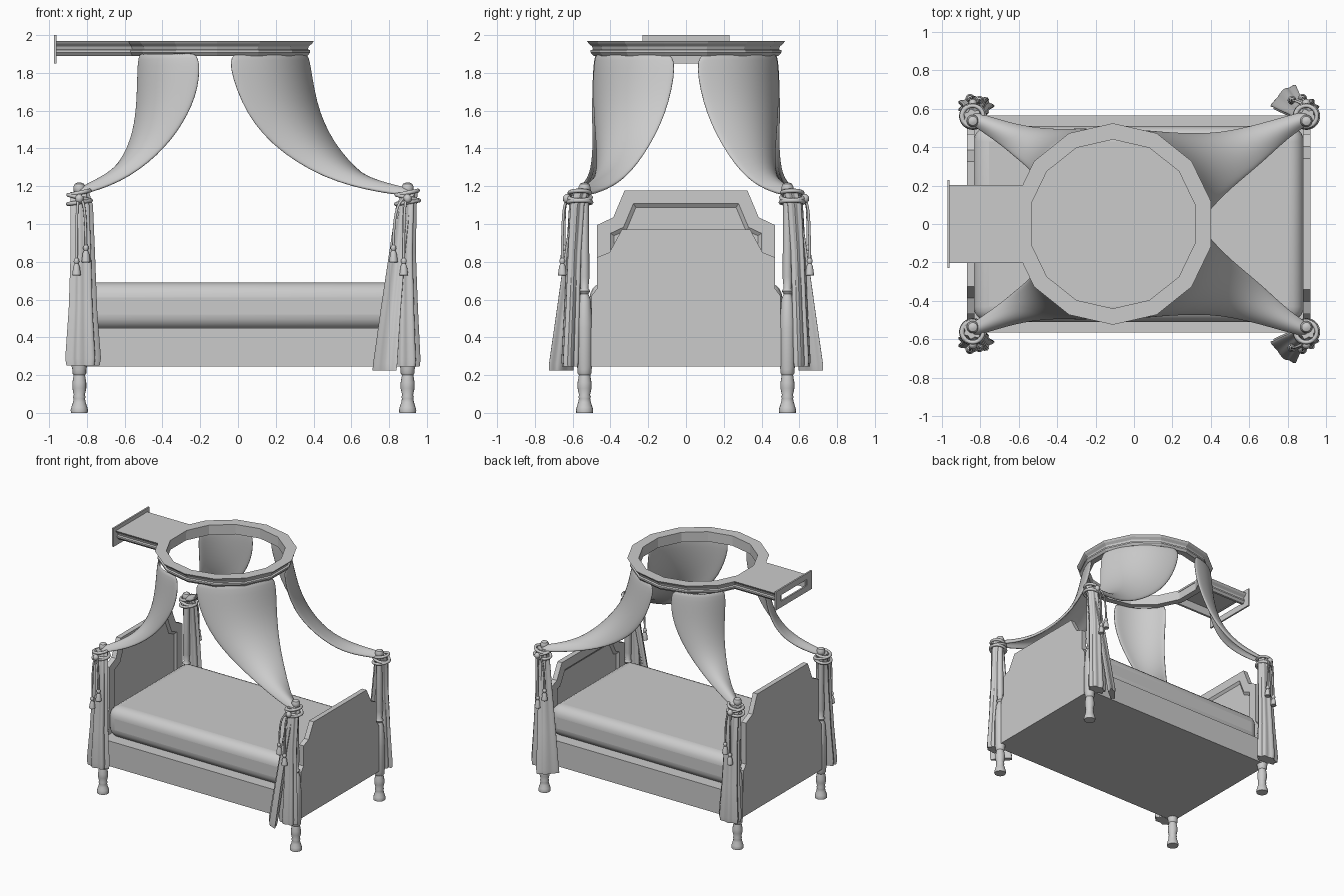
import bpy, bmesh, math
from mathutils import Vector
from math import sin, cos, pi

if "Cube" in bpy.data.objects:
    bpy.data.objects.remove(bpy.data.objects["Cube"])


def make(name, verts, faces, smooth=None):
    me = bpy.data.meshes.new(name)
    me.from_pydata([tuple(v) for v in verts], [], faces)
    bm = bmesh.new()
    bm.from_mesh(me)
    bmesh.ops.recalc_face_normals(bm, faces=bm.faces)
    bm.to_mesh(me)
    bm.free()
    ob = bpy.data.objects.new(name, me)
    bpy.context.collection.objects.link(ob)
    if smooth:
        bpy.ops.object.select_all(action='DESELECT')
        ob.select_set(True)
        bpy.context.view_layer.objects.active = ob
        bpy.ops.object.shade_smooth_by_angle(angle=math.radians(smooth))
    return ob


def loft(name, rings, closed=True, caps=True, wrap=False, smooth=None):
    n, m = len(rings[0]), len(rings)
    faces = []
    for i in range(m if wrap else m - 1):
        a, b = i * n, (i + 1) % m * n
        for j in range(n if closed else n - 1):
            k = (j + 1) % n
            faces.append((a + j, a + k, b + k, b + j))
    if caps and closed and not wrap:
        faces += [tuple(range(n)), tuple(range((m - 1) * n, m * n))]
    return make(name, [v for r in rings for v in r], faces, smooth)


def lathe(name, profile, c, n=16, phase=0, **kw):
    rings = [[(c[0] + r * cos(phase + 2 * pi * j / n), c[1] + r * sin(phase + 2 * pi * j / n), c[2] + z)
              for j in range(n)] for r, z in profile]
    return loft(name, rings, **kw)


def box(name, lo, hi, bevel=0, seg=5):
    (a, b, c), (d, e, f) = lo, hi
    rings = [[(a, b, z), (d, b, z), (d, e, z), (a, e, z)] for z in (c, f)]
    ob = loft(name, rings, smooth=40 if bevel else None)
    if bevel:
        m = ob.modifiers.new("bevel", 'BEVEL')
        m.width, m.segments = bevel, seg
    return ob


def rope(name, pts, r, cyclic=False):
    cu = bpy.data.curves.new(name, 'CURVE')
    cu.dimensions = '3D'
    cu.bevel_depth, cu.bevel_resolution, cu.resolution_u = r, 2, 4
    cu.use_fill_caps = True
    sp = cu.splines.new('NURBS')
    sp.points.add(len(pts) - 1)
    for p, q in zip(sp.points, pts):
        p.co = (*q, 1)
    sp.use_cyclic_u = cyclic
    sp.use_endpoint_u = not cyclic
    sp.order_u = 3
    ob = bpy.data.objects.new(name, cu)
    bpy.context.collection.objects.link(ob)


# bed base and mattress
box("bed_base", (-0.87, -0.565, 0.245), (0.92, 0.565, 0.45))
box("mattress", (-0.835, -0.51, 0.44), (0.885, 0.51, 0.69), 0.08)


# headboard and footboard, each with a recessed panel on the inner face
def board(name, x0, x1, half):
    outline = half + [(-y, z) for y, z in reversed(half)]
    ob = loft(name, [[(x, y, z) for y, z in outline] for x in (x0, x1)])
    bm = bmesh.new()
    bm.from_mesh(ob.data)
    inner = max(bm.faces, key=lambda f: len(f.verts) + (0.5 if abs(f.calc_center_median().x - x1) < 1e-4 else 0))
    bmesh.ops.inset_region(bm, faces=[inner], thickness=0.07, use_even_offset=True)
    bmesh.ops.inset_region(bm, faces=[inner], thickness=0.02, depth=-0.015, use_even_offset=True)
    bm.to_mesh(ob.data)
    bm.free()


base = [(0.5, 0.25), (0.5, 0.62), (0.47, 0.66)]
board("headboard", -0.87, -0.83, base + [(0.47, 0.995), (0.385, 1.035), (0.325, 1.178)])
board("footboard", 0.92, 0.88, base + [(0.47, 0.824), (0.405, 0.85), (0.34, 0.97)])

# canopy crown: fourteen-sided moulded ring
CX = -0.11
mould = [(0.525, 1.97), (0.515, 1.955), (0.497, 1.94), (0.492, 1.925), (0.505, 1.92), (0.505, 1.908), (0.49, 1.89)]
lathe("canopy_ring", mould + [(0.44, 1.89), (0.44, 1.97)], (CX, 0, 0), n=14, phase=pi / 2, wrap=True)

# wall bracket: top plate, moulded sides and wall frame
box("bracket_top", (-0.965, -0.19, 1.955), (-0.535, 0.19, 1.97))
for s in (1, -1):
    side = [(r - 0.322, z) for r, z in mould] + [(0.15, 1.89), (0.15, 1.97)]
    loft("bracket_side", [[(x, s * y, z) for y, z in side] for x in (-0.965, -0.54)])
frame = []
for x, w, z0, z1 in ((-0.973, 0.23, 1.85, 2.0), (-0.96, 0.23, 1.85, 2.0), (-0.96, 0.17, 1.9, 1.95), (-0.973, 0.17, 1.9, 1.95)):
    frame.append([(x, -w, z0), (x, w, z0), (x, w, z1), (x, -w, z1)])
loft("wall_frame", frame, wrap=True)

# post and tassel profiles
POST = [(0.044, 0), (0.046, 0.015), (0.042, 0.03), (0.034, 0.055), (0.03, 0.075), (0.033, 0.085), (0.029, 0.095),
        (0.037, 0.13), (0.037, 0.16), (0.03, 0.2), (0.037, 0.21), (0.037, 0.23), (0.042, 0.25), (0.042, 0.45),
        (0.042, 0.47), (0.032, 0.6), (0.02, 0.63), (0.03, 0.645), (0.02, 0.66), (0.026, 0.72), (0.022, 1.13),
        (0.02, 1.16), (0.03, 1.175), (0.032, 1.195), (0.024, 1.213), (0.008, 1.22)]
TASSEL = [(0.006, 0.04), (0.014, 0.032), (0.015, 0.02), (0.01, 0.01), (0.017, -0.005), (0.023, -0.05), (0.02, -0.053)]

# drape edges: edge a, edge b and outward bulge at each station
FOOT = [((-0.07, 0.485, 1.91), (0.375, 0.04, 1.91), 0.11, 0),
        ((0.005, 0.49, 1.64), (0.405, 0.08, 1.64), 0.10, 0),
        ((0.16, 0.47, 1.42), (0.5, 0.18, 1.42), 0.08, 0.01),
        ((0.45, 0.46, 1.235), (0.67, 0.32, 1.23), 0.03, 0.04),
        ((0.75, 0.545, 1.165), (0.81, 0.46, 1.165), 0.01, 0.04),
        ((0.9, 0.585, 1.15), (0.92, 0.53, 1.15), 0.0, 0.03)]
HEAD = [((-0.2, 0.48, 1.91), (-0.53, 0.235, 1.91), 0.07, 0),
        ((-0.2, 0.49, 1.72), (-0.53, 0.26, 1.66), 0.07, 0),
        ((-0.285, 0.49, 1.53), (-0.55, 0.29, 1.48), 0.06, 0),
        ((-0.42, 0.485, 1.36), (-0.61, 0.34, 1.33), 0.04, 0.02),
        ((-0.62, 0.51, 1.215), (-0.71, 0.43, 1.215), 0.02, 0.04),
        ((-0.84, 0.585, 1.15), (-0.86, 0.53, 1.15), 0.0, 0.03)]


def drape(name, stations, s, sx):
    rows = []
    for a, b, bulge, lift in stations:
        out = Vector((sx * 0.7 * bulge, 0.7 * bulge, lift))
        row = []
        for j in range(9):
            t = j / 8
            p = Vector(a).lerp(Vector(b), t) + out * 4 * t * (1 - t)
            row.append((p.x, s * p.y, p.z))
        rows.append(row)
    ob = loft(name, rows, closed=False, smooth=60)
    m = ob.modifiers.new("thickness", 'SOLIDIFY')
    m.thickness, m.offset = 0.022, 0
    m = ob.modifiers.new("soft", 'SUBSURF')
    m.levels = m.render_levels = 2


# hanging tails: (z, centre x, centre y, half width, half depth), turned by rot
def tail(name, rows, s, rot=0, folds=7):
    rings = []
    for z, cx, cy, w, d in rows:
        ring = []
        for j in range(42):
            a = 2 * pi * j / 42
            k = 1 + 0.13 * cos(folds * a)
            u, v = w * k * cos(a), d * k * sin(a)
            ring.append((cx + u * cos(rot) - v * sin(rot), s * (cy + u * sin(rot) + v * cos(rot)), z))
        rings.append(ring)
    loft(name, rings, smooth=50)


for s in (1, -1):
    drape("foot_drape", FOOT, s, 1)
    drape("head_drape", HEAD, s, -1)
    tail("head_tail", [(1.17, -0.84, 0.555, 0.045, 0.04), (1.1, -0.83, 0.575, 0.055, 0.04),
                       (0.85, -0.825, 0.59, 0.06, 0.04), (0.55, -0.825, 0.605, 0.07, 0.045),
                       (0.29, -0.825, 0.615, 0.088, 0.05), (0.25, -0.825, 0.615, 0.082, 0.046)], s)
    tail("foot_tail_outer", [(1.17, 0.9, 0.555, 0.045, 0.04), (1.1, 0.895, 0.575, 0.045, 0.04),
                             (0.85, 0.885, 0.59, 0.05, 0.038), (0.55, 0.885, 0.6, 0.06, 0.04),
                             (0.28, 0.885, 0.61, 0.072, 0.045), (0.245, 0.885, 0.61, 0.068, 0.042)], s)
    tail("foot_tail_inner", [(1.12, 0.88, 0.57, 0.04, 0.03), (0.85, 0.845, 0.6, 0.05, 0.026),
                             (0.55, 0.81, 0.63, 0.065, 0.026), (0.26, 0.78, 0.66, 0.08, 0.028),
                             (0.225, 0.775, 0.66, 0.08, 0.024)], s, rot=0.8, folds=5)
    for px in (-0.84, 0.898):
        lathe("bed_post", POST, (px, s * 0.537, 0), smooth=40)
        # tie cords wrapped round the gathered drape
        for z, tilt, r in ((1.165, 0.012, 0.052), (1.14, -0.015, 0.056), (1.115, 0.01, 0.058)):
            rope("tie_cord", [(px + r * 1.1 * cos(a), s * (0.562 + r * 1.1 * sin(a)), z + tilt * cos(a))
                              for a in (2 * pi * j / 10 for j in range(10))], 0.011, True)
        # two cords with tassels on the outer side
        for dx, drop, y in ((0.035 if px < 0 else -0.075, 0.85, 0.645), (-0.015 if px < 0 else -0.02, 0.78, 0.655)):
            x = px + dx
            rope("tassel_cord", [(px, s * 0.615, 1.15), (px + dx * 0.6, s * 0.64, 1.13),
                                 (x, s * y, 1.0), (x, s * y, drop + 0.03)], 0.007)
            lathe("tassel", TASSEL, (x, s * y, drop), n=12, smooth=40)
        # cord knot
        lathe("cord_knot", [(0.006, -0.025), (0.02, -0.012), (0.022, 0.008), (0.006, 0.024)],
              (px, s * 0.63, 1.135), n=12, smooth=60)
